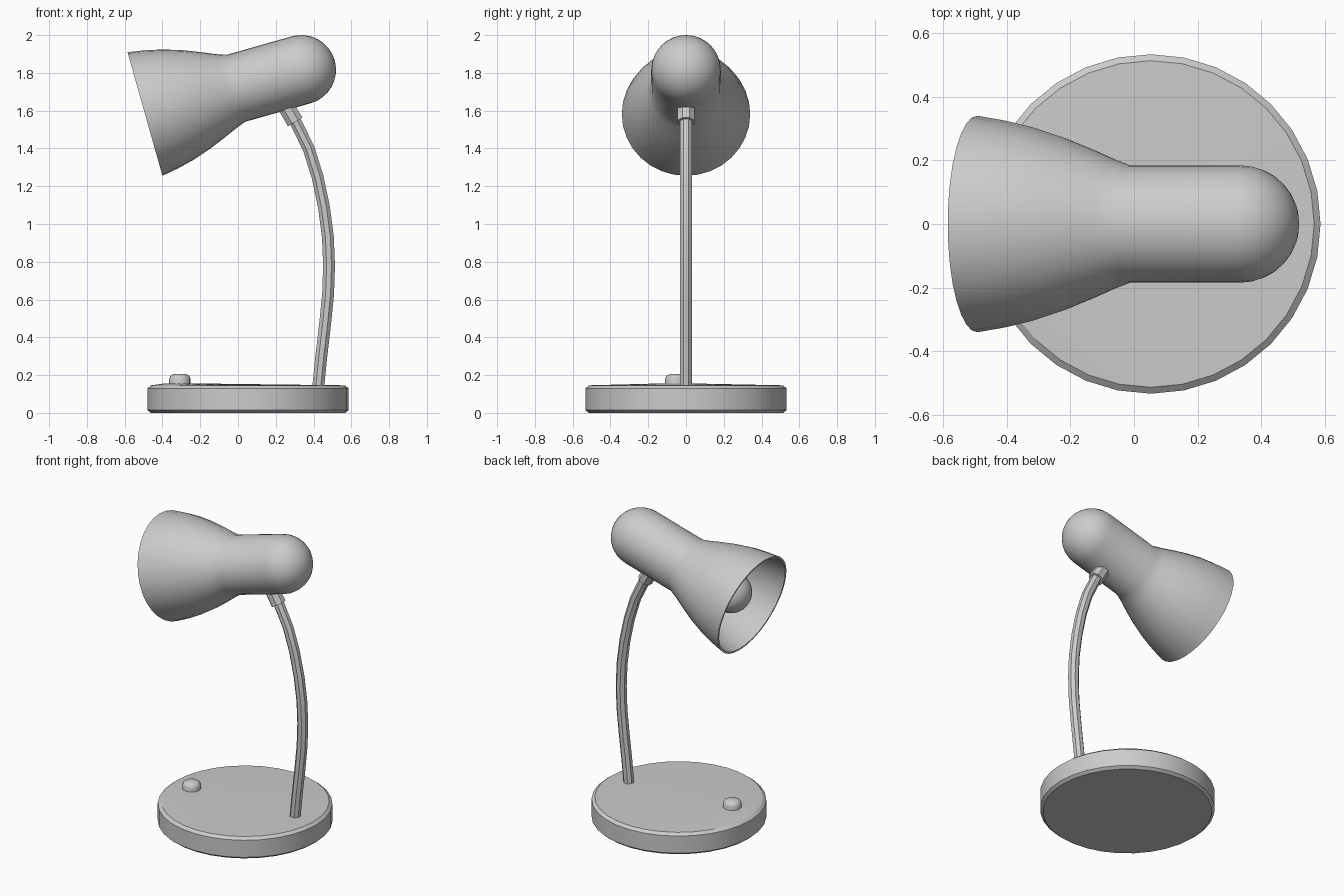
import bpy, bmesh, math
from mathutils import Vector, Matrix

if "Cube" in bpy.data.objects:
    bpy.data.objects.remove(bpy.data.objects["Cube"])


def finish(name, bm, angle=30):
    bmesh.ops.remove_doubles(bm, verts=bm.verts, dist=1e-5)
    bmesh.ops.recalc_face_normals(bm, faces=bm.faces)
    me = bpy.data.meshes.new(name)
    bm.to_mesh(me)
    bm.free()
    ob = bpy.data.objects.new(name, me)
    bpy.context.collection.objects.link(ob)
    bpy.ops.object.select_all(action='DESELECT')
    ob.select_set(True)
    bpy.context.view_layer.objects.active = ob
    bpy.ops.object.shade_smooth_by_angle(angle=math.radians(angle))
    return ob


def skin(bm, rings):
    for a, b in zip(rings, rings[1:]):
        n = len(a)
        for i in range(n):
            j = (i + 1) % n
            bm.faces.new((a[i], a[j], b[j], b[i]))


def circle(bm, n, r, z, mat, phase=0):
    return [bm.verts.new(mat @ Vector((r * math.cos(math.tau * (i + phase) / n),
                                       r * math.sin(math.tau * (i + phase) / n), z)))
            for i in range(n)]


def lathe(name, profile, mat, n=32, angle=30):
    """Revolve (radius, height) points about the local z axis of mat."""
    bm = bmesh.new()
    skin(bm, [circle(bm, n, r, z, mat) for r, z in profile])
    return finish(name, bm, angle)


def tube(name, path, r, n=8):
    """Sweep a polygon along a path lying in the xz plane."""
    bm = bmesh.new()
    pts = [Vector((x, 0, z)) for x, z in path]
    rings = []
    for i, p in enumerate(pts):
        d = (pts[min(i + 1, len(pts) - 1)] - pts[max(i - 1, 0)]).normalized()
        tilt = Matrix.Rotation(math.atan2(d.x, d.z), 4, 'Y')
        rings.append(circle(bm, n, r, 0, Matrix.Translation(p) @ tilt, 0.5))
    skin(bm, rings)
    bm.faces.new(rings[0])
    bm.faces.new(rings[-1])
    return finish(name, bm)


# base: bevelled disc whose top rises slightly towards the switch
bm = bmesh.new()
mat = Matrix.Translation((0.053, 0, 0))
rings = [circle(bm, 32, r, z, mat) for r, z in
         [(0.515, 0), (0.533, 0.015), (0.533, 0.13), (0.513, 0.146)]]
rings.append(circle(bm, 32, 0.08, 0.156, Matrix.Translation((-0.308, -0.053, 0))))
skin(bm, rings)
bm.faces.new(rings[0])
bm.faces.new(rings[-1])
finish("base", bm)

# switch button
lathe("switch_button", [(0.057, 0.14), (0.057, 0.18), (0.05, 0.196), (0.034, 0.206), (0, 0.207)],
      Matrix.Translation((-0.308, -0.053, 0)), 16, 40)

# bent stem and the collar joining it to the head
tube("stem", [(0.424, 0.13), (0.44, 0.29), (0.461, 0.47), (0.477, 0.63), (0.482, 0.78),
              (0.476, 0.93), (0.455, 1.09), (0.421, 1.25), (0.374, 1.40), (0.31, 1.53),
              (0.28, 1.58)], 0.034)
tube("collar", [(0.303, 1.54), (0.235, 1.655)], 0.048)

# lamp head: local z runs from the rim centre towards the domed back
head = Matrix.Translation((-0.4925, 0, 1.5825)) @ Matrix.Rotation(math.atan2(0.962, 0.272), 4, 'Y')
R, DOME = 0.184, 0.86
shade = [(0.34, 0), (0.325, 0.09), (0.304, 0.18), (0.272, 0.28), (0.236, 0.37), (0.204, 0.445), (R, 0.50)]
dome = [(R * math.cos(a), DOME + R * math.sin(a)) for a in (math.pi / 16 * i for i in range(9))]
inner = [(r - 0.012, t) for r, t in reversed(shade)]
lathe("lamp_head", [(0, 0.50)] + inner + shade + dome, head)

# bulb with its neck inside the shade
B = 0.13
ball = [(B * math.sin(a), 0.165 - B * math.cos(a)) for a in (math.pi / 12 * i for i in range(10))]
lathe("bulb", ball + [(0.07, 0.32), (0.06, 0.50)], head, 24, 40)
